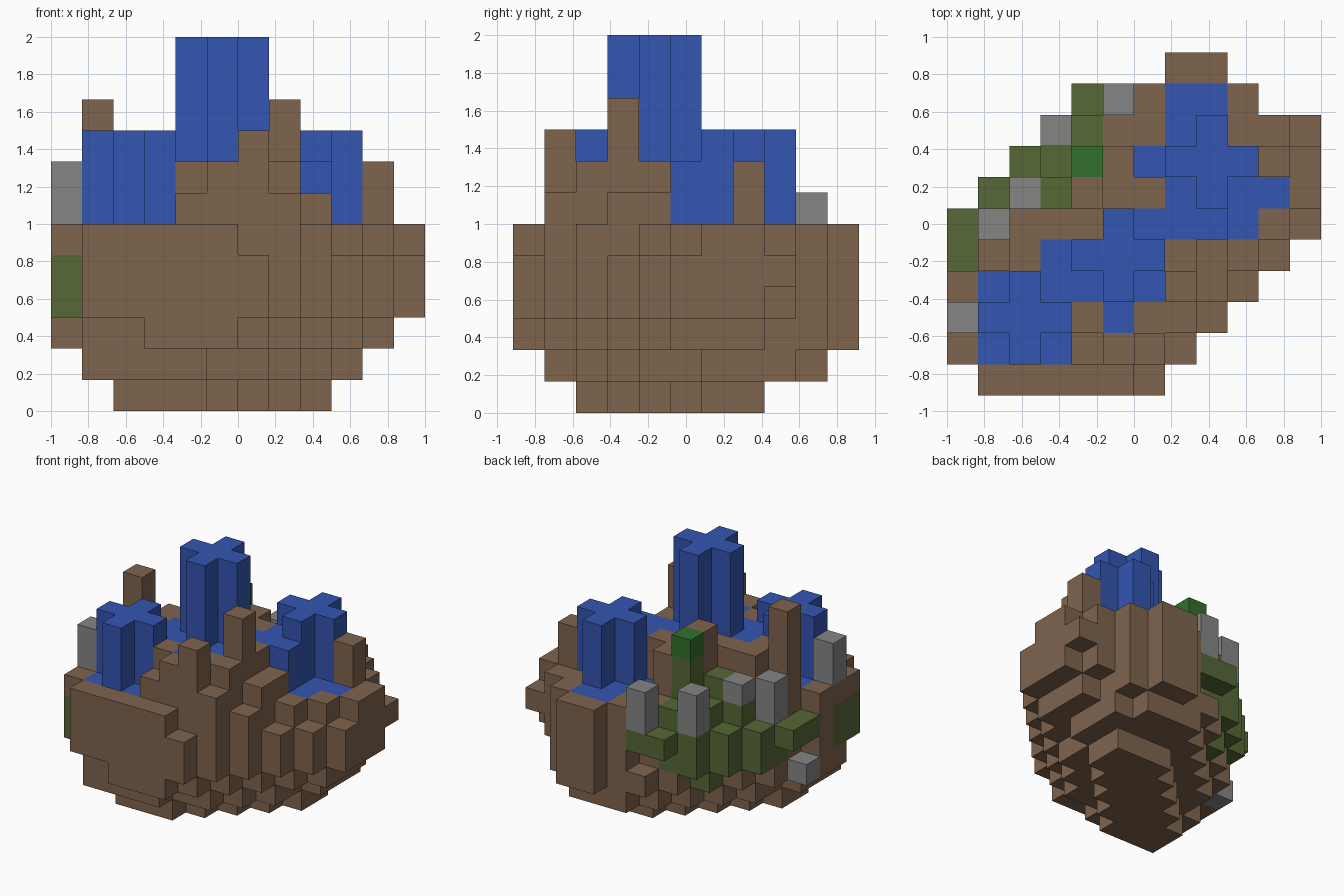
import bpy
import bmesh
from mathutils import Vector

STEP = 1 / 6                              # edge of one block
ORIGIN = Vector((-1, -5.5 * STEP, 0))
cells = {}                                # block position -> part name

old = bpy.data.objects.get("Cube")
if old:
    bpy.data.objects.remove(old)


def material(name, colour):
    mat = bpy.data.materials.new(name)
    mat.use_nodes = True
    mat.diffuse_color = (*colour, 1)
    mat.node_tree.nodes["Principled BSDF"].inputs["Base Color"].default_value = (*colour, 1)
    return mat


brown = material("earth brown", (0.212, 0.126, 0.076))
blue = material("water blue", (0.033, 0.092, 0.445))
olive = material("moss olive", (0.092, 0.138, 0.036))
green = material("leaf green", (0.032, 0.162, 0.025))
grey = material("stone grey", (0.235, 0.235, 0.235))

PARTS = {
    "island": brown, "pools": blue, "front_tower": blue, "middle_tower": blue,
    "back_tower": blue, "moss": olive, "leaf_block": green, "stone_posts": grey,
}


def column(part, low, high, *spots):
    """Fill upright stacks of blocks from layer low up to height high."""
    for i, j in spots:
        for k in range(low, high):
            cells[i, j, k] = part


def layer(k, first_row, spans):
    """Fill one layer of the island, row by row from the front."""
    for j, (a, b) in enumerate(spans, first_row):
        column("island", k, k + 1, *[(i, j) for i in range(a, b + 1)])


def tower(part, i, j, low, high):
    """A tower with a plus-shaped section."""
    column(part, low, high, (i, j), (i - 1, j), (i + 1, j), (i, j - 1), (i, j + 1))


def pool(top, *spots):
    column("pools", 5, top, *spots)


# Island body: a stepped bowl under a broad diagonal rim
layer(0, 2, [(2, 4), (2, 5), (3, 6), (4, 7), (5, 8), (6, 8)])
layer(1, 1, [(1, 4), (1, 6), (1, 7), (2, 8), (2, 8), (3, 9), (4, 9), (5, 9), (6, 8)])
layer(2, 0, [(3, 5), (1, 6), (0, 7), (0, 8), (1, 9), (1, 10),
             (2, 10), (3, 10), (4, 9), (5, 9), (7, 8)])
for k in (3, 4, 5):
    layer(k, 0, [(1, 6), (0, 7), (0, 8), (0, 9), (1, 10), (1, 11),
                 (1, 11), (2, 11), (3, 10), (6, 9), (7, 8)])
for spot in [(6, 0), (9, 3), (10, 4), (11, 5), (1, 6), (2, 7)]:
    del cells[(*spot, 5)]
column("island", 4, 5, (11, 8))

# Raised ground and earth pillars
column("island", 6, 7, (4, 1), (7, 1), (8, 3), (8, 4))
column("island", 6, 8, (4, 2), (5, 1), (6, 2), (7, 2), (7, 4), (2, 4), (2, 5), (3, 5),
       (4, 5), (5, 6), (6, 6), (5, 7), (4, 3), (5, 3), (4, 4), (5, 4), (6, 4), (5, 5), (10, 7))
column("island", 6, 9, (6, 1), (4, 6))
column("island", 6, 10, (1, 4), (7, 3))

# Pools: two low basins joined by a higher one
pool(6, *[(i, j) for i in (1, 2, 3) for j in (1, 2, 3)])
pool(6, (6, 7), (7, 7), (8, 7), (9, 7), (7, 8), (8, 8), (7, 9), (8, 9),
     (8, 6), (9, 6), (10, 6), (9, 5))
pool(8, (3, 3), (3, 4), (4, 3), (6, 3), (5, 2), (6, 5), (7, 5), (8, 5), (7, 6))

# Towers
tower("front_tower", 2, 2, 6, 9)
tower("middle_tower", 5, 4, 8, 12)
tower("back_tower", 8, 7, 6, 9)

# Moss along the back edge and the side
column("moss", 4, 5, (4, 9), (5, 9), (0, 4), (0, 5))
column("moss", 3, 5, (3, 8), (2, 7), (1, 6), (1, 5), (0, 1), (0, 2))
column("moss", 3, 6, (4, 8), (2, 6))
column("moss", 2, 6, (3, 7))
column("moss", 5, 7, (3, 6))
column("moss", 5, 8, (4, 7))
column("leaf_block", 8, 9, (4, 7))

# Stone posts
column("stone_posts", 5, 7, (5, 9), (3, 8), (1, 5))
column("stone_posts", 6, 7, (2, 6))
column("stone_posts", 6, 8, (0, 2))
column("stone_posts", 2, 3, (0, 4))


def build(part, mat):
    """Make one object from the outer block faces of a part."""
    bm = bmesh.new()
    for cell, owner in cells.items():
        if owner != part:
            continue
        centre = Vector(cell) + Vector((0.5, 0.5, 0.5))
        for axis in range(3):
            for sign in (-1, 1):
                n = Vector((0, 0, 0))
                n[axis] = sign
                if tuple(int(c + d) for c, d in zip(cell, n)) in cells:
                    continue
                u = Vector((0, 0, 0))
                u[(axis + 1) % 3] = 1
                v = n.cross(u)
                ring = [u + v, v - u, -u - v, u - v]
                bm.faces.new([bm.verts.new(ORIGIN + STEP * (centre + (n + r) / 2))
                              for r in ring])
    bmesh.ops.remove_doubles(bm, verts=bm.verts, dist=0.001)
    mesh = bpy.data.meshes.new(part)
    bm.to_mesh(mesh)
    bm.free()
    mesh.materials.append(mat)
    bpy.context.collection.objects.link(bpy.data.objects.new(part, mesh))


for part, mat in PARTS.items():
    build(part, mat)
